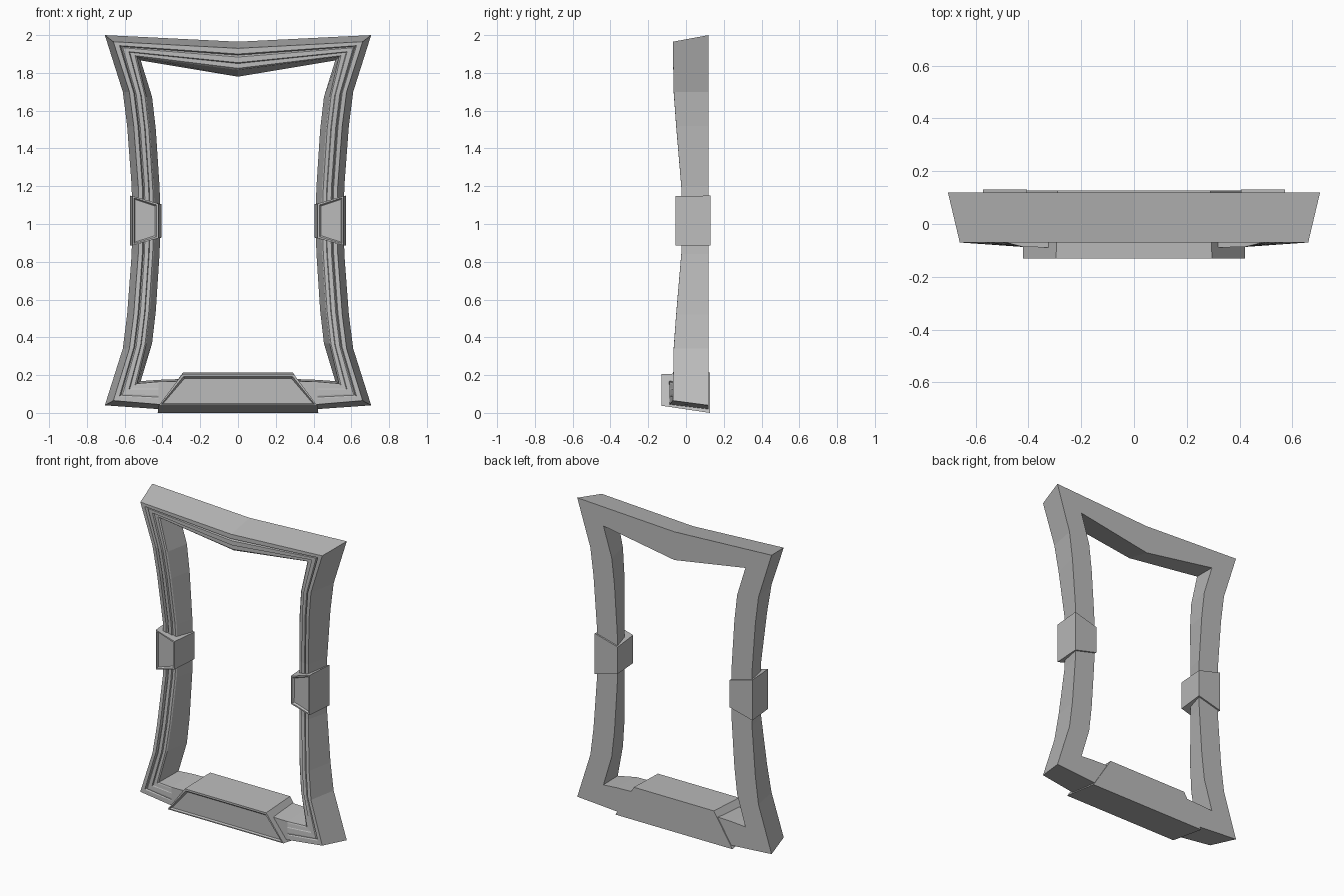
import bpy, bmesh

old = bpy.data.objects.get("Cube")
if old:
    bpy.data.objects.remove(old, do_unlink=True)

# One stone-grey colour
grey = bpy.data.materials.new("grey")
grey.use_nodes = True
colour = (0.5, 0.5, 0.5, 1)
grey.diffuse_color = colour
grey.node_tree.nodes["Principled BSDF"].inputs["Base Color"].default_value = colour

BACK = 0.12


def finish(name, bm):
    bmesh.ops.recalc_face_normals(bm, faces=bm.faces)
    mesh = bpy.data.meshes.new(name)
    bm.to_mesh(mesh)
    bm.free()
    mesh.materials.append(grey)
    obj = bpy.data.objects.new(name, mesh)
    bpy.context.collection.objects.link(obj)
    return obj


def station(ob, of, inf, ib, y, relief):
    """Cross-section of the moulded frame: outer wall, stepped front, inner wall."""
    section = [(ob[0], BACK, ob[1])]
    for t, drop in MOULDING:
        x = of[0] + (inf[0] - of[0]) * t
        z = of[1] + (inf[1] - of[1]) * t
        section.append((x, y + drop * relief, z))
    section.append((ib[0], BACK, ib[1]))
    return section


# Fraction across the front face, and depth below the rim
MOULDING = [(0, 0), (0.26, 0), (0.32, 0.016), (0.4, 0.008), (0.66, 0.008),
            (0.7, 0.018), (0.92, 0.018), (1, 0.026)]

# Right half of the frame, from top centre round to bottom centre
half = [station((0, 1.965), (0, 1.93), (0, 1.815), (0, 1.78), -0.07, 1),
        station((0.705, 2), (0.66, 1.965), (0.535, 1.885), (0.515, 1.866), -0.07, 1)]
MID = 1.02
posts = [(0.68, 0.61, 0.455, -0.065), (0.5, 0.587, 0.435, -0.052),
         (0.18, 0.563, 0.415, -0.025)]
levels = posts + [(0, 0.56, 0.41, -0.02)] + [(-h, a, b, y) for h, a, b, y in reversed(posts)]
for h, outer, inner, y in levels:
    z, zi = MID + h, MID + h * 0.96
    half.append(station((outer, z), (outer - 0.035, z), (inner + 0.03, zi), (inner, zi), y, 1))
half += [station((0.705, 0.04), (0.66, 0.065), (0.535, 0.155), (0.515, 0.168), -0.07, 0.5),
         station((0.42, 0.02), (0.42, 0.045), (0.42, 0.165), (0.42, 0.175), -0.087, 0),
         station((0, 0.01), (0, 0.04), (0, 0.175), (0, 0.19), -0.095, 0)]
loop = half + [[(-x, y, z) for x, y, z in s] for s in reversed(half[1:-1])]

# Moulded frame
bm = bmesh.new()
rings = [[bm.verts.new(p) for p in s] for s in loop]
for a, b in zip(rings, rings[1:] + rings[:1]):
    for i in range(len(a)):
        j = (i + 1) % len(a)
        bm.faces.new((a[i], a[j], b[j], b[i]))
finish("frame", bm)


def framed_block(name, back, front, y_back, y_front, rim, slope, depth):
    """Tapered block whose front face has a raised rim and a recessed panel."""
    bm = bmesh.new()
    b = [bm.verts.new((x, y_back, z)) for x, z in back]
    f = [bm.verts.new((x, y_front, z)) for x, z in front]
    bm.faces.new(b)
    face = bm.faces.new(f)
    for i in range(len(b)):
        j = (i + 1) % len(b)
        bm.faces.new((b[i], b[j], f[j], f[i]))
    bmesh.ops.recalc_face_normals(bm, faces=bm.faces)
    bmesh.ops.inset_region(bm, faces=[face], thickness=rim)
    bmesh.ops.inset_region(bm, faces=[face], thickness=slope, depth=-depth)
    return finish(name, bm)


# Collars clasping the two posts
for side, s in (("left", 1), ("right", -1)):
    back = [(0.572, 0.885), (0.572, 1.15), (0.405, 1.105), (0.405, 0.928)]
    front = [(0.558, 0.887), (0.558, 1.148), (0.422, 1.108), (0.422, 0.925)]
    framed_block(side + "_collar", [(x * s, z) for x, z in back],
                 [(x * s, z) for x, z in front], 0.13, -0.055, 0.012, 0.01, 0.01)

# Trapezoid block on the bottom rail
framed_block("base_block",
             [(-0.425, 0), (0.425, 0), (0.29, 0.215), (-0.29, 0.215)],
             [(-0.42, 0.038), (0.42, 0.038), (0.295, 0.205), (-0.295, 0.205)],
             0.126, -0.13, 0.014, 0.012, 0.014)
